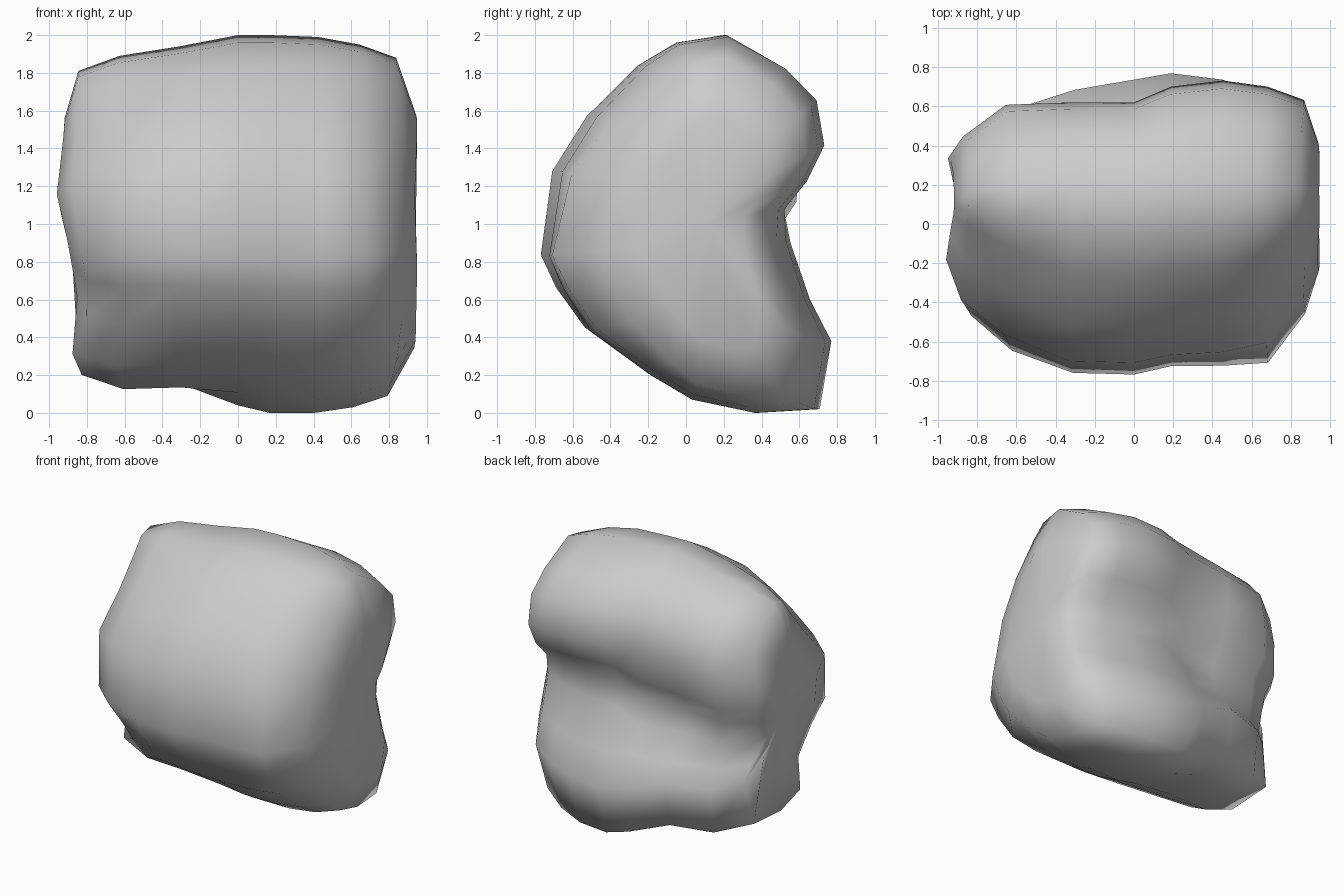
import bpy, bmesh

if "Cube" in bpy.data.objects:
    bpy.data.objects.remove(bpy.data.objects["Cube"])

# Kidney-shaped side profile (y, z), from the back foot round the front and over the top
PROFILE = [(.69, .02), (.37, 0), (.03, .07), (-.20, .20), (-.53, .43),
           (-.68, .65), (-.76, .83), (-.70, 1.28), (-.52, 1.57), (-.25, 1.84),
           (-.05, 1.96), (.22, 2.0), (.52, 1.83), (.68, 1.66), (.72, 1.42),
           (.63, 1.23), (.52, 1.08), (.54, .90), (.64, .60), (.75, .38)]

# Stations across the width: u, front, upper back, lower back, top, bottom scale
STATIONS = [(-1, .45, .38, .33, .56, .48), (-.93, .75, .56, .50, .81, .86),
            (-.70, .93, .82, .75, .89, .94), (-.35, 1, .84, .90, .94, .93),
            (0, 1.01, .84, .98, 1, .96), (.2, .96, .97, 1.03, 1, 1),
            (.48, .96, 1.02, .98, .99, 1), (.72, .95, .97, .86, .95, .97),
            (.92, .66, .86, .69, .88, .91), (1, .40, .52, .45, .57, .66)]

# Half-width of each side by height (z, x)
LEFT = [(0, .84), (.16, .87), (.35, .96), (.55, .84), (.9, .90),
        (1.15, .96), (1.5, .92), (1.8, .91), (2, .88)]
RIGHT = [(0, .84), (.13, .87), (.37, .94), (.84, .95), (1.0, .93),
         (1.53, .95), (1.88, .91), (2, .88)]


def lookup(table, z):
    for (z0, a), (z1, b) in zip(table, table[1:]):
        if z <= z1:
            return a + (b - a) * max(0, z - z0) / (z1 - z0)
    return table[-1][1]


def place(u, f, bu, bl, t, d, y, z):
    back = bl + (bu - bl) * min(1, max(0, (z - (.7 if u < 0 else .9)) / .3))
    if u < .1 and y > .4 and .85 < z < 1.3:      # back crease dips on the left
        z -= .1
        if u < -.5:
            y += .06
    # back left foot is lifted
    if u < -.3 and y > .3 and z < .5:
        z += .09
    # chamfer the front corners
    cut = max(0, abs(u) - .4) * abs(z - 1)
    f *= 1 - cut * (1.3 if u < 0 and z > .3 else .8 if z > 1 else .2)
    y = .1 + (y - .1) * (f if y < .1 else back)
    z = 1 + (z - 1) * (t if z > 1 else d)
    return u * lookup(LEFT if u < 0 else RIGHT, z), y, z


# Loft the boulder through the stations
bm = bmesh.new()
rings = [[bm.verts.new(place(*s, y, z)) for y, z in PROFILE] for s in STATIONS]
n = len(PROFILE)
for a, b in zip(rings, rings[1:]):
    for i in range(n):
        j = (i + 1) % n
        bm.faces.new((a[i], a[j], b[j], b[i]))

# Close both ends with a fan
for ring in (rings[0], rings[-1]):
    x = sum(v.co.x for v in ring) / n
    hub = bm.verts.new((x, .12, 1.0))
    for i in range(n):
        bm.faces.new((ring[i], ring[(i + 1) % n], hub))

bmesh.ops.recalc_face_normals(bm, faces=bm.faces)
for face in bm.faces:
    face.smooth = True
mesh = bpy.data.meshes.new("boulder")
bm.to_mesh(mesh)
bm.free()
boulder = bpy.data.objects.new("boulder", mesh)
bpy.context.collection.objects.link(boulder)
